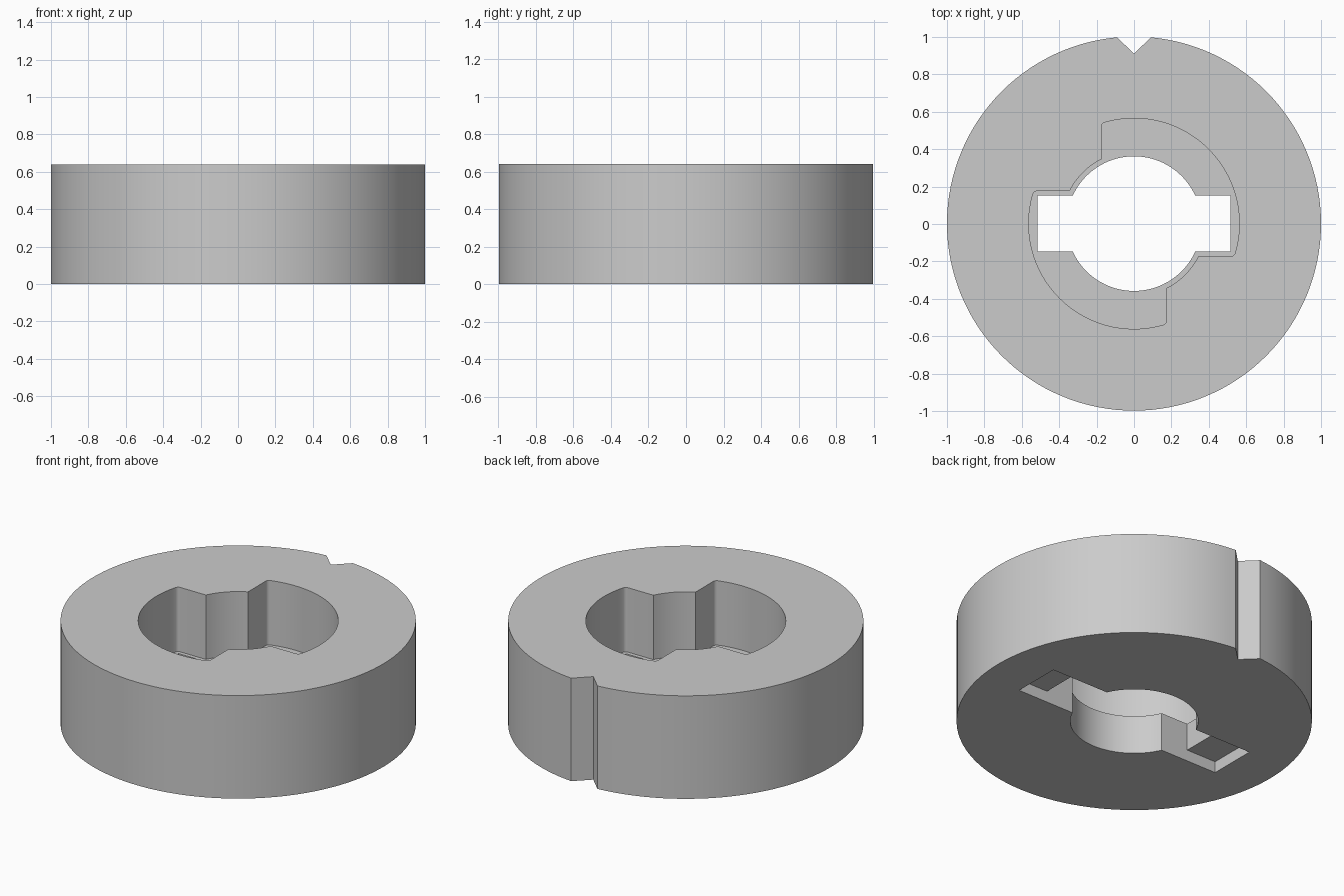
import bpy, bmesh, math

if "Cube" in bpy.data.objects:
    bpy.data.objects.remove(bpy.data.objects["Cube"])

H = 0.64        # total height
FLOOR = 0.24    # height of the cavity floor
RECESS = 0.07   # depth of the underside recess
CY = 0.002      # small y offset that keeps the notched disc centred


def prism(name, pts, z0, z1):
    """Closed 2D outline extruded from z0 to z1."""
    bm = bmesh.new()
    face = bm.faces.new([bm.verts.new((x, y + CY, z0)) for x, y in pts])
    top = bmesh.ops.extrude_face_region(bm, geom=[face])["geom"]
    for v in top:
        if isinstance(v, bmesh.types.BMVert):
            v.co.z = z1
    bmesh.ops.recalc_face_normals(bm, faces=bm.faces)
    mesh = bpy.data.meshes.new(name)
    bm.to_mesh(mesh)
    bm.free()
    ob = bpy.data.objects.new(name, mesh)
    bpy.context.collection.objects.link(ob)
    return ob


def arc(r, a0, a1, n, cx=0, cy=0):
    return [(cx + r * math.cos(a0 + (a1 - a0) * i / n),
             cy + r * math.sin(a0 + (a1 - a0) * i / n)) for i in range(n + 1)]


def half_turn(pts):
    return pts + [(-x, -y) for x, y in pts]


def cut(body, cutter):
    mod = body.modifiers.new(cutter.name, 'BOOLEAN')
    mod.operation, mod.solver, mod.object = 'DIFFERENCE', 'EXACT', cutter
    bpy.context.view_layer.objects.active = body
    bpy.ops.object.modifier_apply(modifier=mod.name)
    bpy.data.objects.remove(cutter)


# Disc outline with a V notch at the back
a = math.asin(0.09)
outline = arc(1.0, math.pi / 2 + a, math.pi * 2.5 - a, 124) + [(0, 0.908)]
body = prism("lock_disc", outline, 0, H)

# Upper cavity: two wide rounded sectors joined by narrower arcs
R, r, w, f = 0.563, 0.386, 0.174, 0.022
fx = w - f
fy = math.sqrt((R - f) ** 2 - fx ** 2)
t = math.atan2(fy, -fx)                 # where the corner fillet meets the wall
s = math.atan2(-fx, fy)
half = arc(f, math.pi, t, 4, -fx, fy)
half += arc(R, t, s, 48)[1:-1]
half += arc(f, s, -math.pi / 2, 4, fy, -fx)
b = math.asin(w / r)
half += arc(r, -b, -math.pi / 2 + b, 10)
cut(body, prism("cavity_cutter", half_turn(half), FLOOR, H + 0.2))

# Keyhole through the floor: round bore with two side slots
k, bore, slot = 0.15, 0.36, 0.515
c = math.asin(k / bore)
half = [(slot, -k), (slot, k)] + arc(bore, c, math.pi - c, 36)
cut(body, prism("keyhole_cutter", half_turn(half), -0.2, FLOOR + 0.1))

# Shallow recess under the floor, longer than the slots
for sx in (-1, 1):
    pts = [(sx * x, y) for x, y in ((0.42, -k), (0.72, -k), (0.72, k), (0.42, k))]
    cut(body, prism("recess_cutter", pts, -0.2, RECESS))

# Plain grey finish
mat = bpy.data.materials.new("grey")
mat.diffuse_color = (0.6, 0.6, 0.6, 1)
mat.use_nodes = True
mat.node_tree.nodes["Principled BSDF"].inputs["Base Color"].default_value = mat.diffuse_color
body.data.materials.clear()
body.data.materials.append(mat)
for p in body.data.polygons:
    p.material_index = 0

# Smooth round walls with crisp corners
bpy.context.view_layer.objects.active = body
body.select_set(True)
bpy.ops.object.shade_smooth_by_angle(angle=math.radians(25))
